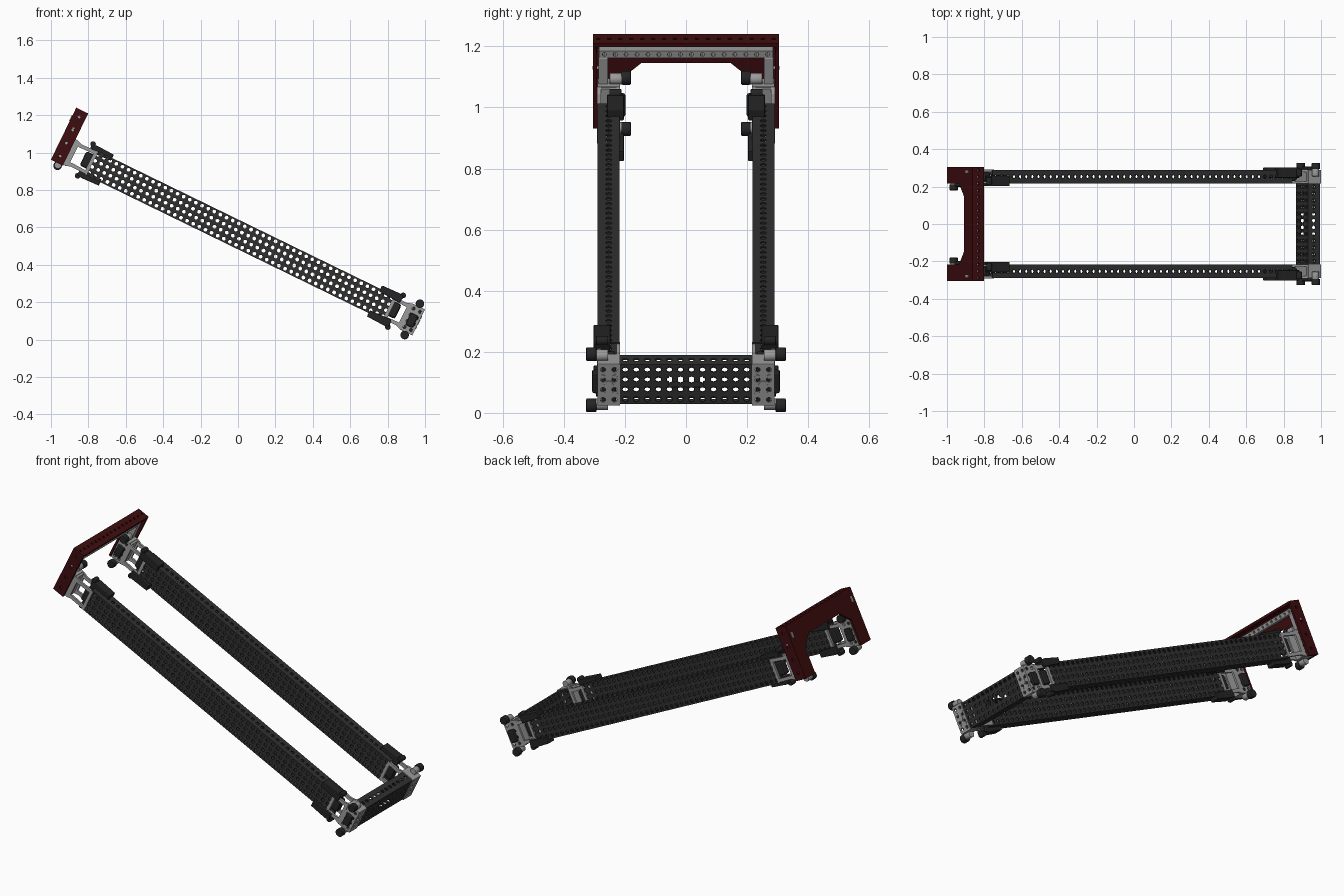
import bpy, bmesh, math
from mathutils import Vector, Matrix

if "Cube" in bpy.data.objects:
    bpy.data.objects.remove(bpy.data.objects["Cube"])

# Local frame: X runs down the slope, Y across, Z normal to the slope; tilted at the end
TILT = Matrix.Rotation(math.radians(26), 4, 'Y')
X, Y, Z = Vector((1, 0, 0)), Vector((0, 1, 0)), Vector((0, 0, 1))
MID = 0.506   # height of the rail centre line in the local frame


def material(name, col):
    m = bpy.data.materials.new(name)
    m.diffuse_color = (*col, 1)
    m.use_nodes = True
    m.node_tree.nodes["Principled BSDF"].inputs["Base Color"].default_value = m.diffuse_color
    return m


DARK = material("dark_metal", (0.03, 0.03, 0.03))
BLACK = material("black_plastic", (0.018, 0.018, 0.018))
RED = material("dark_red", (0.05, 0.004, 0.005))
GREY = material("light_metal", (0.33, 0.33, 0.33))


def finish(name, bm, mat, thick=0, bevel=0):
    me = bpy.data.meshes.new(name)
    bm.to_mesh(me)
    bm.free()
    me.transform(TILT)
    me.materials.append(mat)
    ob = bpy.data.objects.new(name, me)
    bpy.context.collection.objects.link(ob)
    if thick:
        m = ob.modifiers.new("thickness", 'SOLIDIFY')
        m.thickness, m.offset = thick, -1
    if bevel:
        m = ob.modifiers.new("bevel", 'BEVEL')
        m.width, m.segments = bevel, 2
    return ob


def box(name, s, y, t, mat, bevel=0):
    bm = bmesh.new()
    bmesh.ops.create_cube(bm, size=1)
    for v in bm.verts:
        v.co = Vector([(r[0] + r[1]) / 2 + c * abs(r[1] - r[0]) for c, r in zip(v.co, (s, y, t))])
    return finish(name, bm, mat, bevel=bevel)


def prism(name, pts, depth, mat, axis='y', bevel=0):
    """Extrude an outline: (s,t) along y, or (y,t) along s."""
    bm = bmesh.new()
    put = (lambda p, d: (p[0], d, p[1])) if axis == 'y' else (lambda p, d: (d, p[0], p[1]))
    f = bm.faces.new([bm.verts.new(put(p, depth[0])) for p in pts])
    r = bmesh.ops.extrude_face_region(bm, geom=[f])
    move = (Y if axis == 'y' else X) * (depth[1] - depth[0])
    bmesh.ops.translate(bm, vec=move, verts=[g for g in r['geom'] if isinstance(g, bmesh.types.BMVert)])
    bmesh.ops.recalc_face_normals(bm, faces=bm.faces)
    return finish(name, bm, mat, bevel=bevel)


def knob(name, s, y, t, r, mat, bevel=0.004):
    """Round knob with its axis across the model."""
    bm = bmesh.new()
    bmesh.ops.create_cone(bm, cap_ends=True, segments=20, radius1=r, radius2=r, depth=abs(y[1] - y[0]))
    bmesh.ops.rotate(bm, verts=bm.verts, matrix=Matrix.Rotation(math.pi / 2, 3, 'X'))
    bmesh.ops.translate(bm, verts=bm.verts, vec=(s, sum(y) / 2, t))
    for f in bm.faces:
        f.smooth = len(f.verts) == 4
    return finish(name, bm, mat, bevel=bevel)


def panel(bm, c, U, V, nu, nv, r):
    """Flat sheet of nu x nv cells, each with an eight-sided hole."""
    cu, cv, un, vn = U / nu, V / nv, U.normalized(), V.normalized()
    for i in range(nu):
        for j in range(nv):
            m = c + cu * (i + .5 - nu / 2) + cv * (j + .5 - nv / 2)
            out, inn = [], []
            for k in range(8):
                a, b = math.cos(k * math.pi / 4), math.sin(k * math.pi / 4)
                out.append(bm.verts.new(m + cu * (round(a) / 2) + cv * (round(b) / 2)))
                inn.append(bm.verts.new(m + un * a * r + vn * b * r))
            for k in range(8):
                n = (k + 1) % 8
                bm.faces.new((out[k], out[n], inn[n], inn[k]))


def tube(name, c, L, A, B, n, na, nb, mat, r=0.0105):
    """Perforated rectangular tube along L; A and B are its width vectors."""
    bm = bmesh.new()
    for N, W, cells in ((A, B, nb), (-A, B, nb), (B, A, na), (-B, A, na)):
        panel(bm, c + N / 2, L, N.cross(L).normalized() * W.length, n, cells, r)
    bmesh.ops.remove_doubles(bm, verts=bm.verts, dist=1e-4)
    return finish(name, bm, mat, thick=0.006)


def ys(side, a, b):
    return tuple(sorted((side * a, side * b)))


# Cross beam at the low end, with a slot through the middle
beam = tube("cross_beam", Vector((0.788, 0, MID)), Y * 0.434, X * 0.072, Z * 0.144, 12, 1, 4, DARK)
cut = box("slot_cutter", (0.7, 0.9), (-0.055, 0.055), (MID - 0.011, MID + 0.011), DARK)
cut.hide_render = True
cut.display_type = 'WIRE'
m = beam.modifiers.new("slot", 'BOOLEAN')
m.operation, m.object = 'DIFFERENCE', cut


def end_fitting(tag, side, a, b, c0, c1, outward):
    """Corner block (c0..c1), open neck from a to the rail end b, clamps and knobs."""
    d = 1 if b > a else -1
    mid = (c0 + c1) / 2
    tube(tag + "_corner_block", Vector((mid, side * 0.253, MID)), Z * 0.146, X * abs(c1 - c0), Y * 0.074,
         4, 2, 2, GREY, 0.009)
    box(tag + "_block_core", (c0 + .012, c1 - .012), ys(side, 0.23, 0.276), (MID - .066, MID + .066), BLACK)
    for e in (-1, 1):
        box(tag + "_block_cap", (c0, c1), ys(side, 0.216, 0.29), (MID + e * .071, MID + e * .077), GREY, 0.002)
        # neck side frames: rails, then the uprights below
        for y0 in (0.216, 0.279):
            prism(tag + "_neck_bar", [(a, MID + e * .076), (a + d * .03, MID + e * .066), (b + d * .012, MID + e * .068),
                  (b + d * .012, MID + e * .05), (a + d * .03, MID + e * .046), (a, MID + e * .05)],
                  ys(side, y0, y0 + .012), GREY)
        # dark clamp jaws gripping the rail edges
        yj = (0.247, 0.303) if outward else (0.203, 0.259)
        prism(tag + "_clamp_jaw", [(b - d * .03, MID + e * .05), (b - d * .036, MID + e * .088), (b - d * .01, MID + e * .096),
              (b + d * .095, MID + e * .092), (b + d * .095, MID + e * .056)], ys(side, *yj), BLACK, bevel=0.004)
        knob(tag + "_clamp_pin", b - d * .03, ys(side, yj[0] + .008, yj[1] - .008), MID + e * .094, 0.015, BLACK)
        # large locking knobs with a grey lug
        yk = (0.293, 0.327) if outward else (0.18, 0.212)
        yl = (0.255, 0.295) if outward else (0.21, 0.25)
        knob(tag + "_lock_knob", mid, ys(side, *yk), MID + e * .093, 0.023, BLACK)
        knob(tag + "_knob_lug", mid, ys(side, *yl), MID + e * .089, 0.019, GREY, 0.002)
    for y0 in (0.216, 0.279):
        for s0 in (a, b - d * .006):
            box(tag + "_neck_upright", (s0, s0 + d * .018), ys(side, y0, y0 + .012), (MID - .066, MID + .066), GREY)
    box(tag + "_neck_plate", (a - d * .004, a + d * .008), ys(side, 0.216, 0.29), (MID - .073, MID + .073), GREY)
    # centre latch and lever
    box(tag + "_latch", (b - d * .045, b + d * .005), ys(side, 0.23, 0.276), (MID - .04, MID + .045), BLACK, 0.012)
    yv = (0.284, 0.308) if outward else (0.198, 0.222)
    box(tag + "_lever", (mid - .022, mid + .022), ys(side, *yv), (MID - .042, MID + .03), BLACK, 0.008)


for side, word in ((1, "back"), (-1, "front")):
    # Long perforated rail
    tube(word + "_rail", Vector((-0.232, side * 0.253, MID)), X * 1.785, Y * 0.072, Z * 0.144, 49, 1, 4, DARK)
    end_fitting(word + "_lower", side, 0.752, 0.66, 0.752, 0.828, True)
    end_fitting(word + "_upper", side, -1.24, -1.125, -1.306, -1.243, False)
    # round bolt heads on the low corner's end face
    for dy, dz, r in ((0, 0, .015), (.02, .03, .008), (-.02, .03, .008), (.02, -.03, .008), (-.02, -.03, .008)):
        bm = bmesh.new()
        bmesh.ops.create_cone(bm, cap_ends=True, segments=12, radius1=r, radius2=r, depth=.003,
                              matrix=Matrix.Translation((0.829, side * 0.253 + dy, MID + dz)) @ Matrix.Rotation(math.pi / 2, 4, 'Y'))
        finish(word + "_end_bolt", bm, GREY)

# Red arch at the high end: back sheet with cut-out
half = [(0.305, 0.736), (0.305, 0.426), (0.216, 0.426), (0.216, 0.575), (0.145, 0.637)]
prism("arch_sheet", half + [(-y, t) for y, t in reversed(half)], (-1.321, -1.309), RED, axis='s')

# Perforated rim around the arch
bm = bmesh.new()
panel(bm, Vector((-1.2855, 0, 0.736)), Y * 0.61, X * -0.071, 17, 1, 0.007)
for side in (1, -1):
    panel(bm, Vector((-1.2855, side * 0.305, 0.581)), Z * 0.31, (Y * side).cross(Z) * 0.071, 4, 1, 0.008)
bmesh.ops.remove_doubles(bm, verts=bm.verts, dist=1e-4)
finish("arch_rim", bm, RED, thick=0.013)

# Grey stiffener inside the arch
bm = bmesh.new()
panel(bm, Vector((-1.262, 0, 0.69)), Y * 0.57, Z * 0.026, 16, 1, 0.007)
finish("arch_stiffener", bm, GREY, thick=0.03)
for side in (1, -1):
    box("stiffener_leg", (-1.3, -1.262), ys(side, 0.255, 0.287), (0.57, 0.677), GREY, 0.003)
    knob("stiffener_rivet", -1.2855, ys(side, 0.287, 0.3055), 0.63, 0.006, GREY, 0)
    box("arch_bolt", (-1.325, -1.3), ys(side, 0.272, 0.286), (0.655, 0.69), GREY, 0.003)
